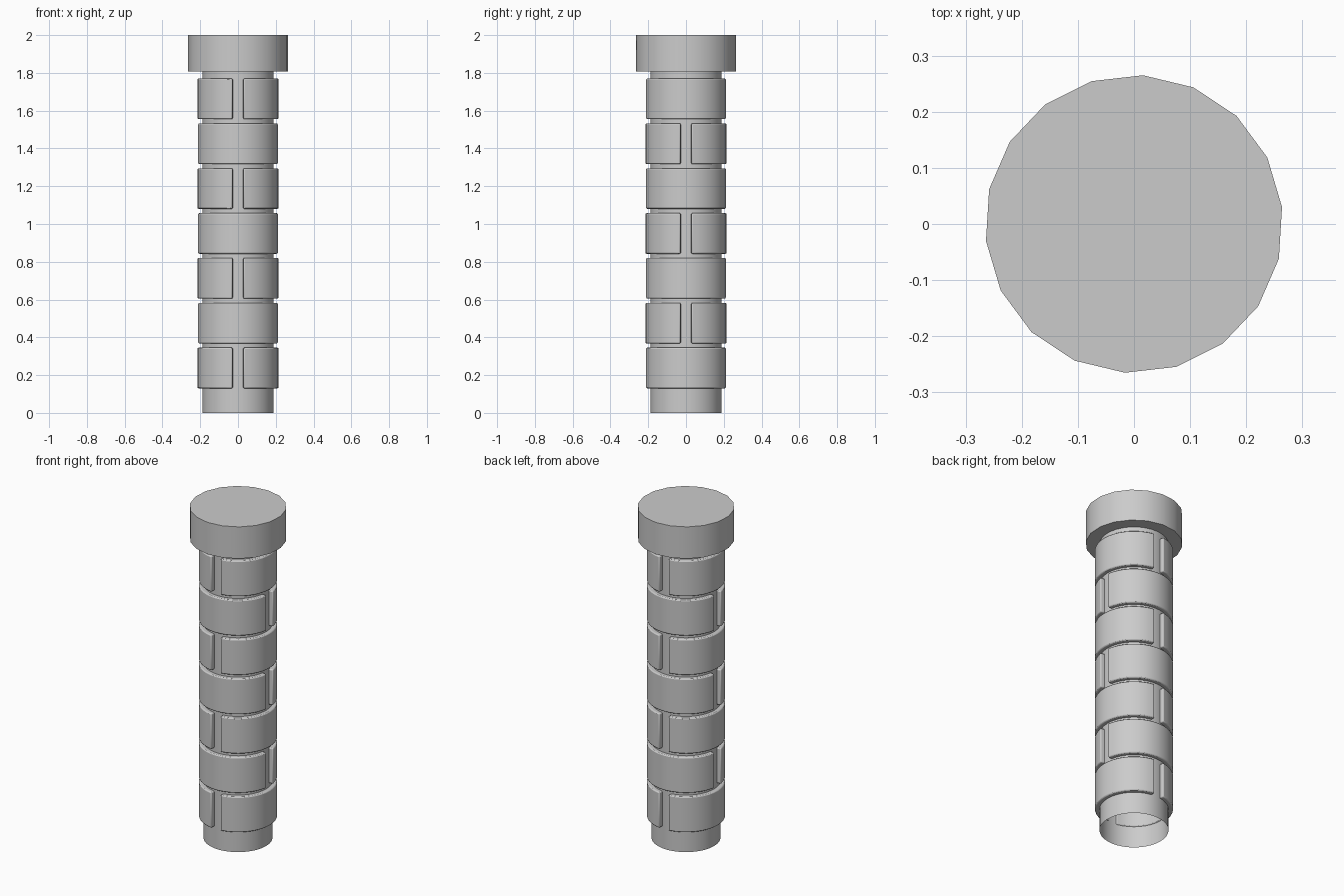
import bpy, bmesh, math

if "Cube" in bpy.data.objects:
    bpy.data.objects.remove(bpy.data.objects["Cube"], do_unlink=True)

grey = bpy.data.materials.new("plain grey")
grey.use_nodes = True
colour = (0.6, 0.6, 0.6, 1)
grey.diffuse_color = colour
grey.node_tree.nodes["Principled BSDF"].inputs["Base Color"].default_value = colour


def finish(name, bm, bevel=0):
    """Turn a bmesh into a shaded object, with optional softened rims."""
    bmesh.ops.recalc_face_normals(bm, faces=bm.faces)
    mesh = bpy.data.meshes.new(name)
    bm.to_mesh(mesh)
    bm.free()
    mesh.materials.append(grey)
    obj = bpy.data.objects.new(name, mesh)
    bpy.context.collection.objects.link(obj)
    bpy.ops.object.select_all(action='DESELECT')
    obj.select_set(True)
    bpy.context.view_layer.objects.active = obj
    if bevel:
        mod = obj.modifiers.new("rim", 'BEVEL')
        mod.width = bevel
        mod.segments = 2
        mod.limit_method = 'ANGLE'
        mod.angle_limit = math.radians(40)
    bpy.ops.object.shade_smooth_by_angle(angle=math.radians(35))
    return obj


def cylinder(name, radius, z0, z1, sides, closed, turn=0):
    bm = bmesh.new()
    bmesh.ops.create_cone(bm, cap_ends=closed, segments=sides,
                          radius1=radius, radius2=radius, depth=z1 - z0)
    for v in bm.verts:
        v.co.z += (z0 + z1) / 2
    ang = math.radians(turn)
    for v in bm.verts:
        x, y = v.co.x, v.co.y
        v.co.x = x * math.cos(ang) - y * math.sin(ang)
        v.co.y = x * math.sin(ang) + y * math.cos(ang)
    return finish(name, bm)


def half_shell(name, inner, outer, z0, z1, facing, gap, steps=18):
    """Curved plate wrapping almost half of the shaft, centred on facing."""
    bm = bmesh.new()
    half = math.pi / 2 - math.asin(gap / outer)
    rings = []
    for i in range(steps + 1):
        a = facing - half + 2 * half * i / steps
        section = ((inner, z0), (outer, z0), (outer, z1), (inner, z1))
        rings.append([bm.verts.new((r * math.cos(a), r * math.sin(a), z))
                      for r, z in section])
    for a, b in zip(rings, rings[1:]):
        for k in range(4):
            n = (k + 1) % 4
            bm.faces.new((a[k], a[n], b[n], b[k]))
    bm.faces.new(rings[0])
    bm.faces.new(rings[-1])
    return finish(name, bm, bevel=0.006)


# Hollow shaft and the wide head
cylinder("shaft", 0.189, 0, 1.81, 36, False)
cylinder("head", 0.2655, 1.808, 2, 18, True, turn=-3.5)

# Rows of paired plates, each row turned a quarter from the one below
for row in range(7):
    base = 0.13 + row * 0.2375
    for side in range(2):
        facing = side * math.pi + (row % 2) * math.pi / 2
        half_shell(f"plate_row_{row + 1}_{'ab'[side]}", 0.184, 0.2145,
                   base, base + 0.215, facing, 0.031)
